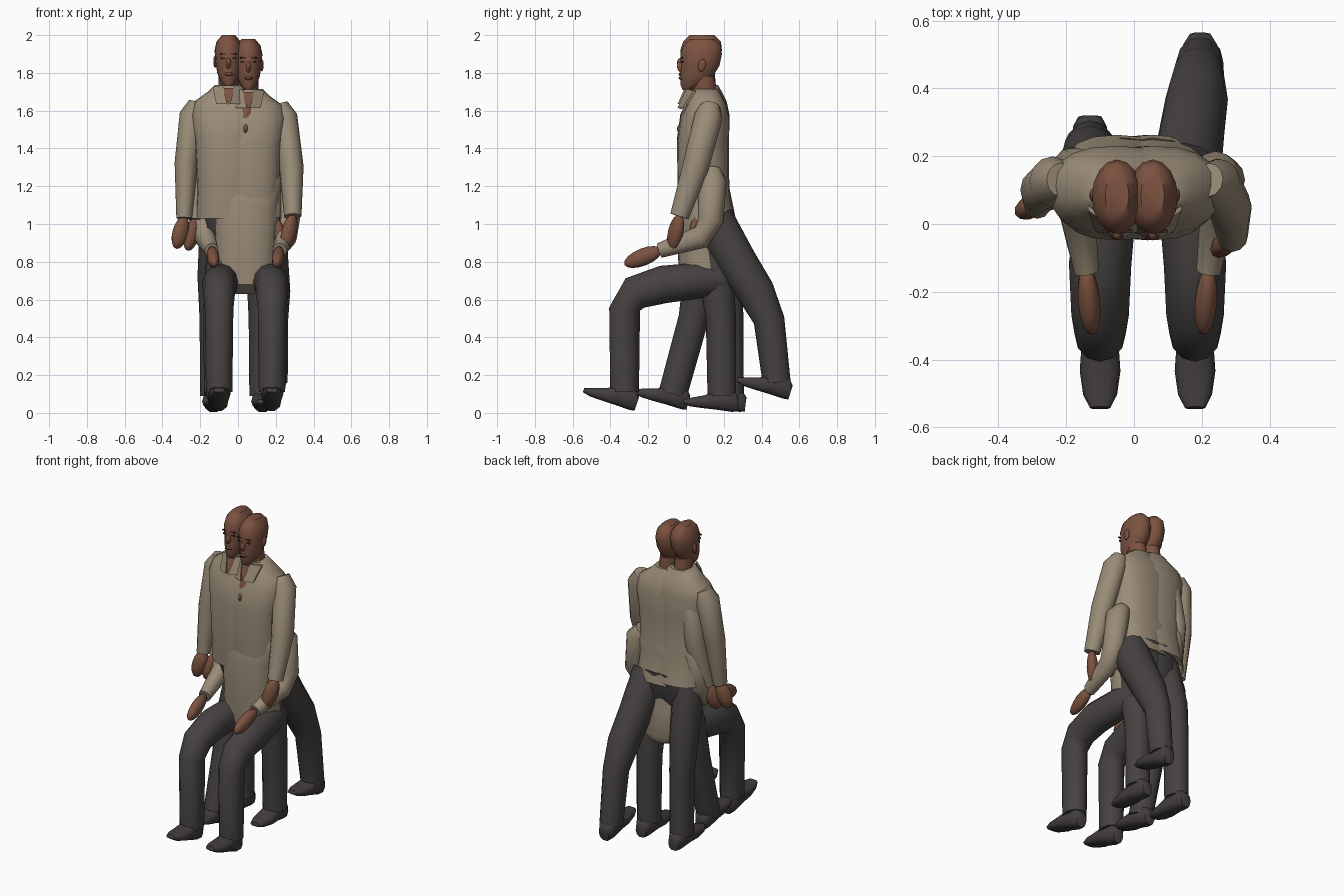
import bpy, bmesh, math
from mathutils import Vector, Matrix

cube = bpy.data.objects.get("Cube")
if cube:
    bpy.data.objects.remove(cube)


def material(name, rgb):
    m = bpy.data.materials.new(name)
    m.use_nodes = True
    m.diffuse_color = (*rgb, 1)
    m.node_tree.nodes["Principled BSDF"].inputs["Base Color"].default_value = (*rgb, 1)
    return m


SKIN = material("brown skin", (0.20, 0.085, 0.052))
COAT = material("tan cloth", (0.32, 0.26, 0.185))
TROUSERS = material("charcoal cloth", (0.062, 0.054, 0.054))
SHOE = material("dark leather", (0.055, 0.048, 0.047))
FEATURE = material("dark features", (0.035, 0.018, 0.014))


def finish(bm, name, mat, angle=50):
    bmesh.ops.recalc_face_normals(bm, faces=bm.faces)
    mesh = bpy.data.meshes.new(name)
    bm.to_mesh(mesh)
    bm.free()
    mesh.materials.append(mat)
    ob = bpy.data.objects.new(name, mesh)
    bpy.context.collection.objects.link(ob)
    bpy.ops.object.select_all(action='DESELECT')
    ob.select_set(True)
    bpy.context.view_layer.objects.active = ob
    bpy.ops.object.shade_smooth_by_angle(angle=math.radians(angle))
    return ob


def ring(bm, centre, u, v, n, power=1.0):
    verts = []
    for i in range(n):
        a = math.tau * i / n
        c, s = math.cos(a), math.sin(a)
        c = math.copysign(abs(c) ** power, c)
        s = math.copysign(abs(s) ** power, s)
        verts.append(bm.verts.new(Vector(centre) + u * c + v * s))
    return verts


def skin_rings(bm, rings):
    n = len(rings[0])
    for a, b in zip(rings, rings[1:]):
        for i in range(n):
            bm.faces.new((a[i], a[(i + 1) % n], b[(i + 1) % n], b[i]))
    bm.faces.new(rings[0])
    bm.faces.new(rings[-1])


def stack(name, cx, dz, sections, mat, n=16, power=1.0):
    """Horizontal rings given as height, y centre, half width, half depth."""
    bm = bmesh.new()
    skin_rings(bm, [ring(bm, (cx, y, z + dz), Vector((rx, 0, 0)), Vector((0, ry, 0)), n, power)
                    for z, y, rx, ry in sections])
    return finish(bm, name, mat)


def limb(name, points, mat, n=12):
    """Tube through points given as x, y, z, radius."""
    bm = bmesh.new()
    pos = [Vector(p[:3]) for p in points]
    rings = []
    for i, p in enumerate(pos):
        d = (pos[min(i + 1, len(pos) - 1)] - pos[max(i - 1, 0)]).normalized()
        u = Vector((1, 0, 0))
        u = (u - d * u.dot(d)).normalized()
        r = points[i][3]
        rings.append(ring(bm, p, u * r * 0.92, d.cross(u) * r, n))
    skin_rings(bm, rings)
    return finish(bm, name, mat)


def ellipsoid(name, loc, size, axis, mat):
    bm = bmesh.new()
    turn = Vector(axis).to_track_quat('Z', 'Y').to_matrix().to_4x4()
    bmesh.ops.create_uvsphere(bm, u_segments=10, v_segments=8, radius=1,
                              matrix=Matrix.Translation(loc) @ turn @ Matrix.Diagonal((*size, 1)))
    return finish(bm, name, mat)


def plate(name, loc, size, mat):
    bm = bmesh.new()
    bmesh.ops.create_cube(bm, size=1, matrix=Matrix.Translation(loc) @ Matrix.Diagonal((*size, 1)))
    return finish(bm, name, mat)


def flap(name, corners, mat):
    bm = bmesh.new()
    face = bm.faces.new([bm.verts.new(c) for c in corners])
    out = bmesh.ops.extrude_face_region(bm, geom=[face])["geom"]
    bmesh.ops.translate(bm, vec=(0, 0.015, 0), verts=[g for g in out if isinstance(g, bmesh.types.BMVert)])
    return finish(bm, name, mat)


def shoe(name, x, heel_y, heel_z, tilt):
    """Shoe lofted from heel to toe, then pitched about the heel."""
    profile = [(0, .045, .035, .04), (.03, .06, .05, .06), (.11, .058, .055, .056),
               (.18, .038, .06, .036), (.25, .028, .05, .024), (.29, .026, .03, .012)]
    bm = bmesh.new()
    skin_rings(bm, [ring(bm, (0, -u, z), Vector((w, 0, 0)), Vector((0, 0, h)), 10, .75)
                    for u, z, w, h in profile])
    bm.transform(Matrix.Translation((x, heel_y, heel_z)) @ Matrix.Rotation(-tilt, 4, 'X'))
    return finish(bm, name, SHOE)


HEAD = [(1.73, .012, .022, .03), (1.755, .03, .042, .058), (1.80, .056, .06, .086),
        (1.86, .075, .07, .103), (1.92, .08, .074, .11), (1.965, .085, .064, .1), (2.0, .085, .035, .065)]
TORSO = [(1.03, .115, .175, .148), (1.2, .092, .166, .136), (1.45, .09, .18, .138),
         (1.58, .1, .2, .13), (1.65, .11, .18, .105), (1.7, .105, .11, .085), (1.735, .1, .075, .07)]


def head(who, cx, dz):
    stack(who + " neck", cx, dz, [(1.66, .105, .055, .06), (1.8, .09, .052, .062)], SKIN, 12)
    stack(who + " head", cx, dz, HEAD, SKIN, 16)
    ellipsoid(who + " nose", (cx, -.025, 1.85 + dz), (.014, .022, .03), (0, -.25, 1), SKIN)
    ellipsoid(who + " lips", (cx, -.022, 1.793 + dz), (.024, .016, .012), (0, 0, 1), SKIN)
    plate(who + " mouth", (cx, -.036, 1.793 + dz), (.036, .008, .004), FEATURE)
    for side in (-1, 1):
        ellipsoid(who + " ear", (cx + side * .071, .085, 1.86 + dz), (.01, .02, .033), (0, .2, 1), SKIN)
        plate(who + " eye", (cx + side * .028, -.019, 1.878 + dz), (.024, .009, .008), FEATURE)
        plate(who + " eyebrow", (cx + side * .029, -.021, 1.9 + dz), (.032, .009, .006), FEATURE)


def coat(who, cx, dz, hem=()):
    stack(who + " coat", cx, dz, list(hem) + TORSO, COAT, 20, .82)
    flap(who + " open neck", [(cx + x, y, z + dz) for x, y, z in
                              ((-.04, .0, 1.72), (.04, .0, 1.72), (.0, -.035, 1.63))], SKIN)
    for s in (-1, 1):
        flap(who + " collar", [(cx + s * x, y, z + dz) for x, y, z in
                               ((.03, .0, 1.735), (.085, .04, 1.725), (.065, -.02, 1.635), (.008, -.045, 1.635))], COAT)


def arm(who, points, hand_end):
    """Sleeve with a hand reaching from the cuff to hand_end."""
    limb(who + " sleeve", points, COAT)
    cuff, tip = Vector(points[-1][:3]), Vector(hand_end)
    ellipsoid(who + " hand", (cuff + tip) / 2, (.034, .046, (tip - cuff).length / 2 + .012), tip - cuff, SKIN)


def hips(who, cx):
    stack(who + " trouser seat", cx, 0, [(.86, .13, .1, .08), (.94, .125, .16, .12), (1.08, .12, .165, .135)],
          TROUSERS, 16)


def leg(who, points):
    limb(who + " trouser leg", points, TROUSERS)


# Upright figure
C = -.05
head("standing", C, 0)
coat("standing", C, 0)
hips("standing", C + .02)
for s, shift in ((-1, .04), (1, 0)):
    arm("standing", [(C + s * .165, .13, 1.64, .05), (C + s * .19, .125, 1.58, .075), (C + s * .225, .1, 1.32, .066),
                     (C + s * .235, .06, 1.03, .045)], (C + s * .275, .04, .88))
    x = .13 * s
    leg("standing", [(x * .85, .13, 1.0, .1), (x, .16 + shift, .72, .092), (x, .185 + shift, .5, .08),
                     (x, .19 + shift, .09, .076)])
    shoe("standing shoe", x, .27 + shift, 0, .12)

# Striding figure
C = .055
head("walking", C, -.02)
coat("walking", C, -.02)
hips("walking", C)
arm("walking left", [(C + .165, .13, 1.63, .05), (C + .19, .12, 1.57, .075), (C + .228, .05, 1.3, .07),
                     (C + .235, -.035, 1.04, .05)], (C + .195, -.075, .87))
arm("walking right", [(C - .165, .13, 1.63, .05), (C - .19, .14, 1.57, .075), (C - .235, .16, 1.3, .068),
                      (C - .28, .1, 1.02, .045)], (C - .32, .06, .87))
leg("walking left", [(.15, .14, 1.02, .115), (.17, .27, .8, .105), (.185, .37, .64, .1), (.19, .44, .49, .082),
                     (.195, .48, .16, .074)])
leg("walking right", [(-.05, .13, 1.0, .1), (-.09, .08, .72, .095), (-.11, .04, .5, .08), (-.11, -.07, .1, .076)])
shoe("walking left shoe", .195, .54, .065, .3)
shoe("walking right shoe", -.11, .0, .01, .28)

# Seated figure
C = .04
head("seated", C, -.35)
coat("seated", C, -.35, [(.98, .14, .09, .1)])
for s in (-1, 1):
    arm("seated", [(C + s * .165, .14, 1.28, .05), (C + s * .2, .14, 1.23, .075), (C + s * .225, .13, 1.02, .068),
                   (C + s * .215, .08, .93, .062), (C + s * .18, -.14, .86, .04)], (C + s * .165, -.315, .79))
    x = C + s * .14
    leg("seated", [(x - s * .05, .2, .71, .085), (x - s * .02, .06, .7, .095), (x, -.12, .68, .1),
                   (x, -.27, .635, .092), (x, -.325, .55, .082), (x, -.325, .11, .076)])
    shoe("seated shoe", x, -.275, .005, .32)
